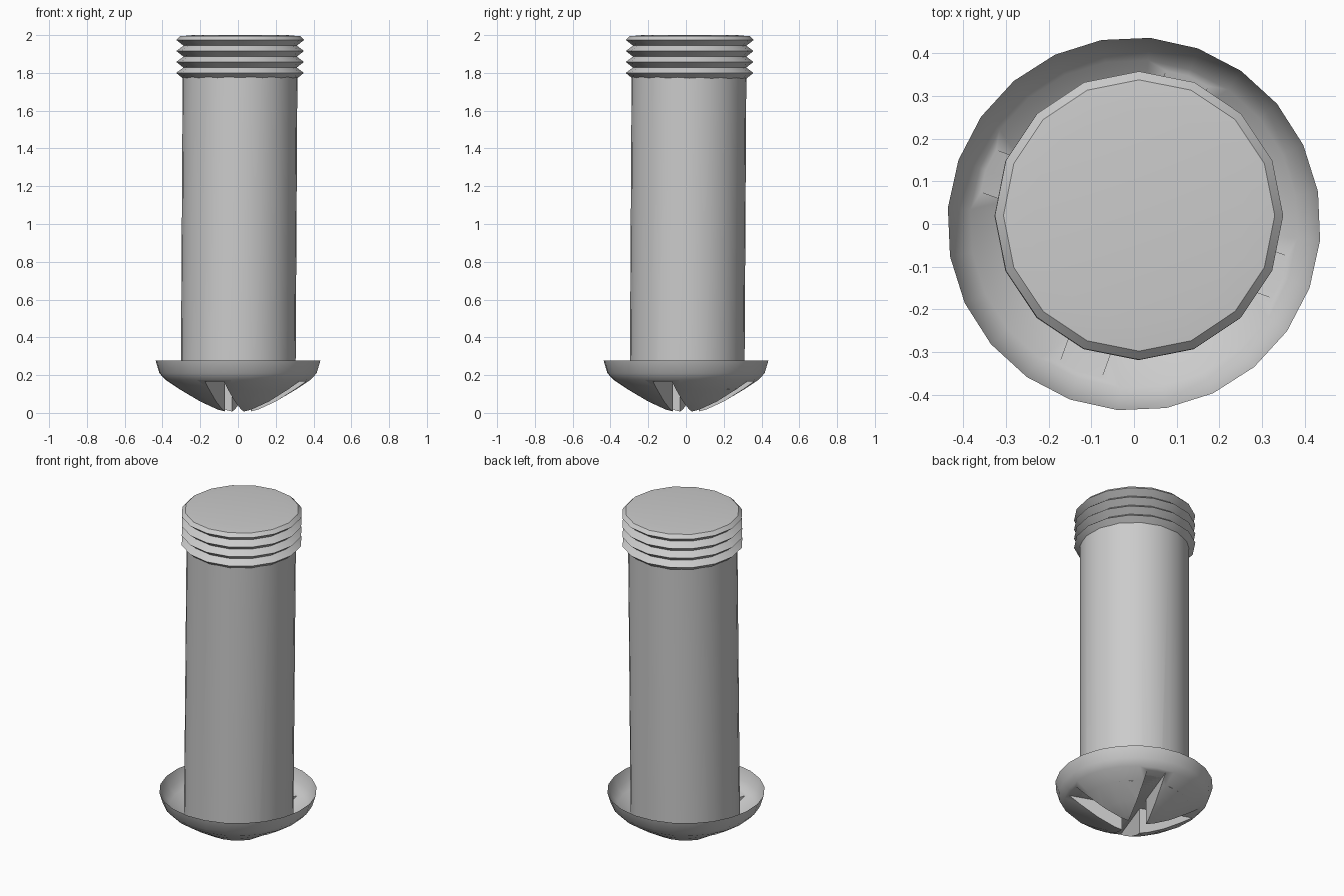
import bpy, bmesh, math
from mathutils import Matrix

if "Cube" in bpy.data.objects:
    bpy.data.objects.remove(bpy.data.objects["Cube"])

SLOT_ANGLE = math.radians(-20)
SLOT_TOP = 0.165

steel = bpy.data.materials.new("grey steel")
steel.use_nodes = True
steel.diffuse_color = (0.6, 0.6, 0.6, 1)
steel.node_tree.nodes["Principled BSDF"].inputs["Base Color"].default_value = (0.6, 0.6, 0.6, 1)


def add_object(name, bm):
    bmesh.ops.recalc_face_normals(bm, faces=bm.faces)
    mesh = bpy.data.meshes.new(name)
    bm.to_mesh(mesh)
    bm.free()
    mesh.materials.append(steel)
    obj = bpy.data.objects.new(name, mesh)
    bpy.context.collection.objects.link(obj)
    return obj


def turned(name, profile, sides, offset=0.0, lean=0.0, shift=0.0):
    """Closed solid turned from (radius, height) points, leaning slightly with height."""
    bm = bmesh.new()
    rings = []
    for r, z in profile:
        ring = []
        for i in range(sides):
            a = offset + math.tau * i / sides
            ring.append(bm.verts.new((r * math.cos(a) + lean * z,
                                      r * math.sin(a) + lean * z + shift, z)))
        rings.append(ring)
    for low, high in zip(rings, rings[1:]):
        for i in range(sides):
            j = (i + 1) % sides
            bm.faces.new((low[i], low[j], high[j], high[i]))
    bm.faces.new(rings[0][::-1])
    bm.faces.new(rings[-1])
    return add_object(name, bm)


def select_only(obj):
    bpy.ops.object.select_all(action='DESELECT')
    obj.select_set(True)
    bpy.context.view_layer.objects.active = obj


def cut(obj, tool):
    select_only(obj)
    mod = obj.modifiers.new("slot", 'BOOLEAN')
    mod.operation = 'DIFFERENCE'
    mod.solver = 'EXACT'
    mod.object = tool
    bpy.ops.object.modifier_apply(modifier=mod.name)


def smooth(obj, degrees):
    select_only(obj)
    bpy.ops.object.shade_smooth_by_angle(angle=math.radians(degrees))


# Cross-shaped cutter for the driver slot
w, reach = 0.053, 0.6
bm = bmesh.new()
outline = []
for k in range(4):
    turn = Matrix.Rotation(SLOT_ANGLE + k * math.pi / 2, 3, 'Z')
    for x, y in ((reach, -w), (reach, w), (w, w)):
        outline.append(bm.verts.new(turn @ bm.verts.new((x, y, -0.1)).co))
bmesh.ops.delete(bm, geom=[v for v in bm.verts if v not in outline], context='VERTS')
base = bm.faces.new(outline)
side = bmesh.ops.extrude_face_region(bm, geom=[base])
for v in side["geom"]:
    if isinstance(v, bmesh.types.BMVert):
        v.co.z = SLOT_TOP
cutter = add_object("slot_cutter", bm)
cutter.hide_render = True

# Domed head, hollow above
head = turned("head", [(0.05, 0.0), (0.11, 0.018), (0.2, 0.06), (0.31, 0.125),
                       (0.385, 0.175), (0.418, 0.21), (0.438, 0.277)],
              24, math.radians(-5))
cut(head, cutter)
bm = bmesh.new()
bm.from_mesh(head.data)
lid = [f for f in bm.faces if f.calc_center_median().z > 0.27]
bmesh.ops.delete(bm, geom=lid, context='FACES')
bm.to_mesh(head.data)
bm.free()
smooth(head, 35)

# Plain shaft standing in the bowl of the head
shaft = turned("shaft", [(0.304, 0.125), (0.304, 1.785)], 32, 0, 0.006, 0.005)
cut(shaft, cutter)
smooth(shaft, 35)
bpy.data.objects.remove(cutter)

# Threaded tip: ridges with sharp crests
profile = [(0.302, 1.77)]
for k in range(4):
    z = 1.8 + 0.058 * k
    profile += [(0.338, z), (0.3, z + 0.028)]
profile[-1] = (0.318, 1.994)
profile.append((0.25, 2.0))
thread = turned("thread", profile, 16, 0, 0.006, 0.008)
smooth(thread, 30)
